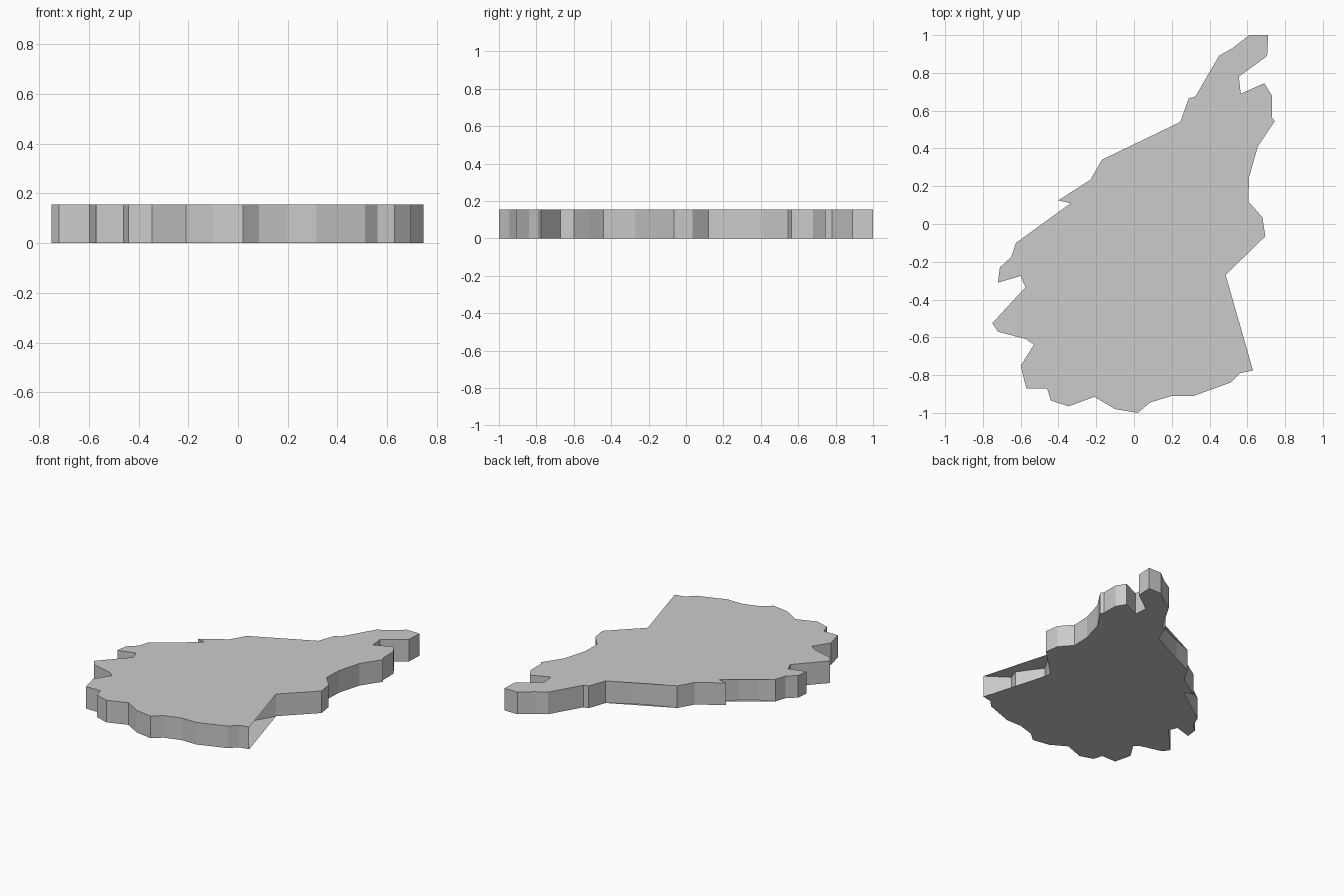
import bpy, bmesh

H = 0.155

# Plan outline of the slab, counter-clockwise from the top tip
outline = [
    (0.71, 1.0), (0.61, 1.0), (0.52, 0.93), (0.45, 0.89), (0.325, 0.675),
    (0.29, 0.665), (0.245, 0.54), (-0.17, 0.34), (-0.23, 0.235), (-0.40, 0.125),
    (-0.335, 0.11), (-0.625, -0.10), (-0.65, -0.175), (-0.71, -0.23), (-0.72, -0.31),
    (-0.60, -0.275), (-0.575, -0.335), (-0.75, -0.525), (-0.72, -0.57), (-0.57, -0.61),
    (-0.53, -0.64), (-0.60, -0.75), (-0.57, -0.87), (-0.46, -0.87), (-0.44, -0.935),
    (-0.345, -0.965), (-0.21, -0.915), (-0.10, -0.98), (0.02, -1.0), (0.085, -0.945),
    (0.20, -0.91), (0.315, -0.91), (0.51, -0.84), (0.56, -0.79), (0.63, -0.775),
    (0.485, -0.27), (0.695, -0.065), (0.68, 0.035), (0.605, 0.12), (0.61, 0.25),
    (0.655, 0.41), (0.745, 0.545), (0.73, 0.565), (0.73, 0.68), (0.69, 0.745),
    (0.565, 0.69), (0.555, 0.78), (0.705, 0.89),
]

# Wall points set back under the straight cap edges, keyed by outline index
recess = {
    6: [(0.11, 0.455), (-0.04, 0.385)],
    10: [(-0.42, 0.02), (-0.52, -0.05)],
    34: [(0.48, -0.67), (0.505, -0.60), (0.45, -0.52), (0.39, -0.44)],
}

bm = bmesh.new()


def column(p):
    return bm.verts.new((p[0], p[1], 0)), bm.verts.new((p[0], p[1], H))


corners = [column(p) for p in outline]

# Top and bottom caps
bm.faces.new([c[1] for c in corners])
bm.faces.new([c[0] for c in reversed(corners)])

# Side walls, following the recesses
for i, start in enumerate(corners):
    path = [start] + [column(p) for p in recess.get(i, [])]
    path.append(corners[(i + 1) % len(corners)])
    for a, b in zip(path, path[1:]):
        bm.faces.new((a[0], b[0], b[1], a[1]))

mesh = bpy.data.meshes.new("region_slab")
bm.to_mesh(mesh)
bm.free()
slab = bpy.data.objects.new("region_slab", mesh)
bpy.context.collection.objects.link(slab)
